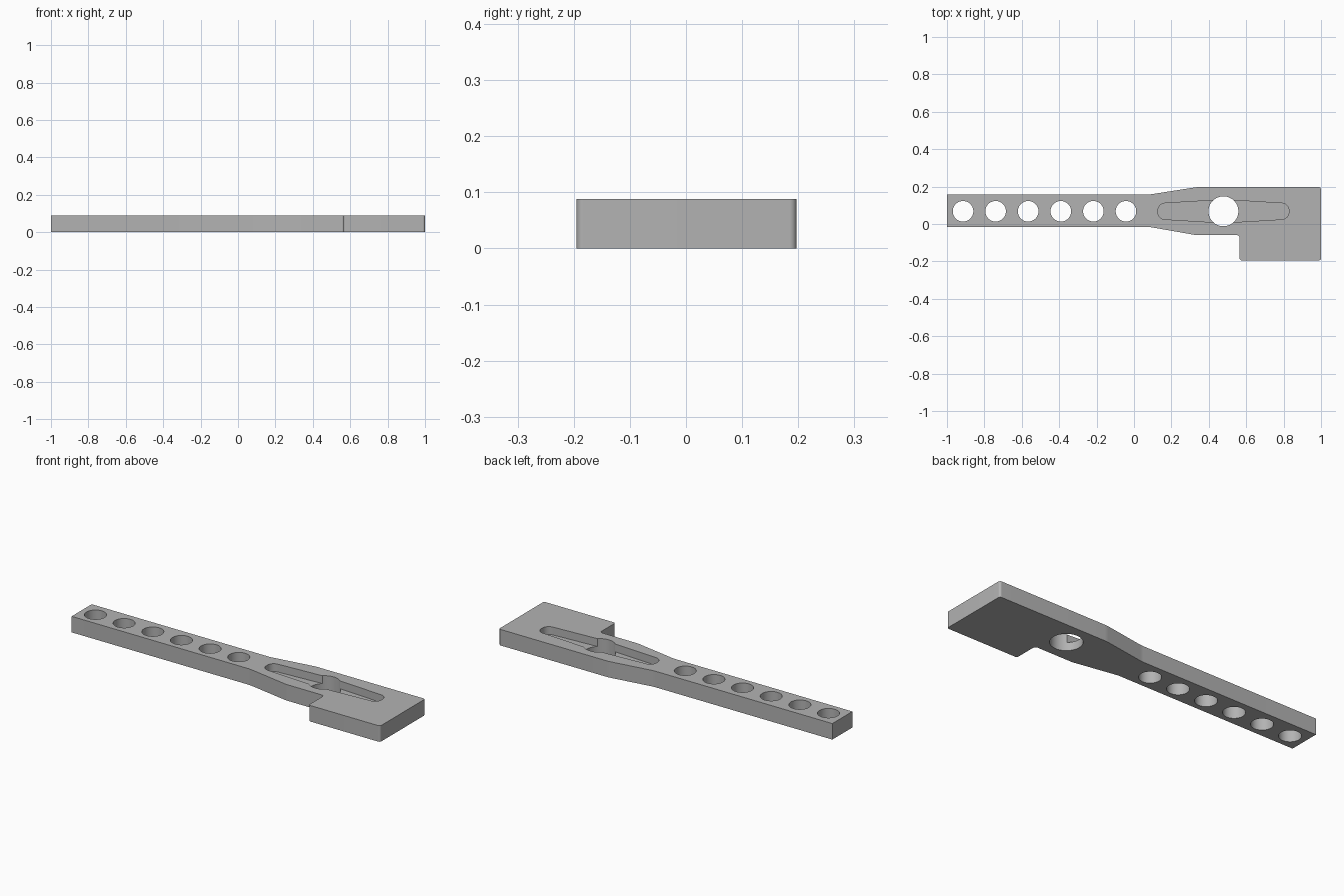
import bpy, bmesh, math
from mathutils import Vector

if "Cube" in bpy.data.objects:
    bpy.data.objects.remove(bpy.data.objects["Cube"], do_unlink=True)

HEIGHT = 0.088
AXIS_Y = 0.068      # centre line of the holes
FLOOR = 0.045       # height of the pocket floor

grey = bpy.data.materials.new("plain grey")
grey.use_nodes = True
colour = (0.45, 0.45, 0.45, 1)
grey.diffuse_color = colour
grey.node_tree.nodes["Principled BSDF"].inputs["Base Color"].default_value = colour


def rounded(corners, steps=8):
    """Replace each (x, y, radius) corner by a tangent arc."""
    points = []
    for i, (x, y, r) in enumerate(corners):
        p = Vector((x, y))
        if r == 0:
            points.append(p)
            continue
        a = (Vector(corners[i - 1][:2]) - p).normalized()
        b = (Vector(corners[(i + 1) % len(corners)][:2]) - p).normalized()
        half = a.angle(b) / 2
        centre = p + (a + b).normalized() * r / math.sin(half)
        start = p + a * r / math.tan(half) - centre
        end = p + b * r / math.tan(half) - centre
        for k in range(steps + 1):
            spoke = start.lerp(end, k / steps).normalized()
            points.append(centre + spoke * r)
    return points


def prism(name, points, low, high):
    """Closed solid from a flat outline, between two heights."""
    bm = bmesh.new()
    bottom = [bm.verts.new((p[0], p[1], low)) for p in points]
    top = [bm.verts.new((p[0], p[1], high)) for p in points]
    bm.faces.new(bottom[::-1])
    bm.faces.new(top)
    for i in range(len(points)):
        bm.faces.new((bottom[i - 1], bottom[i], top[i], top[i - 1]))
    bmesh.ops.recalc_face_normals(bm, faces=bm.faces)
    mesh = bpy.data.meshes.new(name)
    bm.to_mesh(mesh)
    bm.free()
    mesh.materials.append(grey)
    obj = bpy.data.objects.new(name, mesh)
    bpy.context.collection.objects.link(obj)
    return obj


def circle(x, radius, sides=48):
    turn = 2 * math.pi / sides
    return [(x + radius * math.cos(k * turn), AXIS_Y + radius * math.sin(k * turn))
            for k in range(sides)]


# Bar with flared shoulder and offset end block
bar = prism("lever_bar", rounded([
    (-1, -0.016, 0), (0.085, -0.016, 0.15), (0.335, -0.06, 0.15),
    (0.565, -0.06, 0.015), (0.565, -0.195, 0.012), (1, -0.195, 0.012),
    (1, 0.197, 0.012), (0.335, 0.197, 0.15), (0.085, 0.158, 0.15), (-1, 0.158, 0)]),
    0, HEIGHT)

# Cutters: row of holes, pivot hole, tapered pocket
cutters = [prism("hole_cutter", circle(-0.914 + 0.1742 * i, 0.055), -0.1, 0.2)
           for i in range(6)]
cutters.append(prism("pivot_hole_cutter", circle(0.478, 0.08), -0.1, 0.2))
cutters.append(prism("pocket_cutter", rounded([
    (0.128, AXIS_Y - 0.041, 0.038), (0.478, AXIS_Y - 0.062, 0),
    (0.828, AXIS_Y - 0.041, 0.038), (0.828, AXIS_Y + 0.041, 0.038),
    (0.478, AXIS_Y + 0.062, 0), (0.128, AXIS_Y + 0.041, 0.038)]), FLOOR, 0.2))

for cutter in cutters:
    cut = bar.modifiers.new(cutter.name, "BOOLEAN")
    cut.operation = "DIFFERENCE"
    cut.solver = "EXACT"
    cut.object = cutter

# Apply the cuts, drop the cutters, shade
bpy.context.view_layer.objects.active = bar
bpy.ops.object.select_all(action="DESELECT")
bar.select_set(True)
for cutter in cutters:
    bpy.ops.object.modifier_apply(modifier=cutter.name)
for cutter in cutters:
    bpy.data.objects.remove(cutter, do_unlink=True)
bpy.ops.object.shade_smooth_by_angle(angle=math.radians(30))
